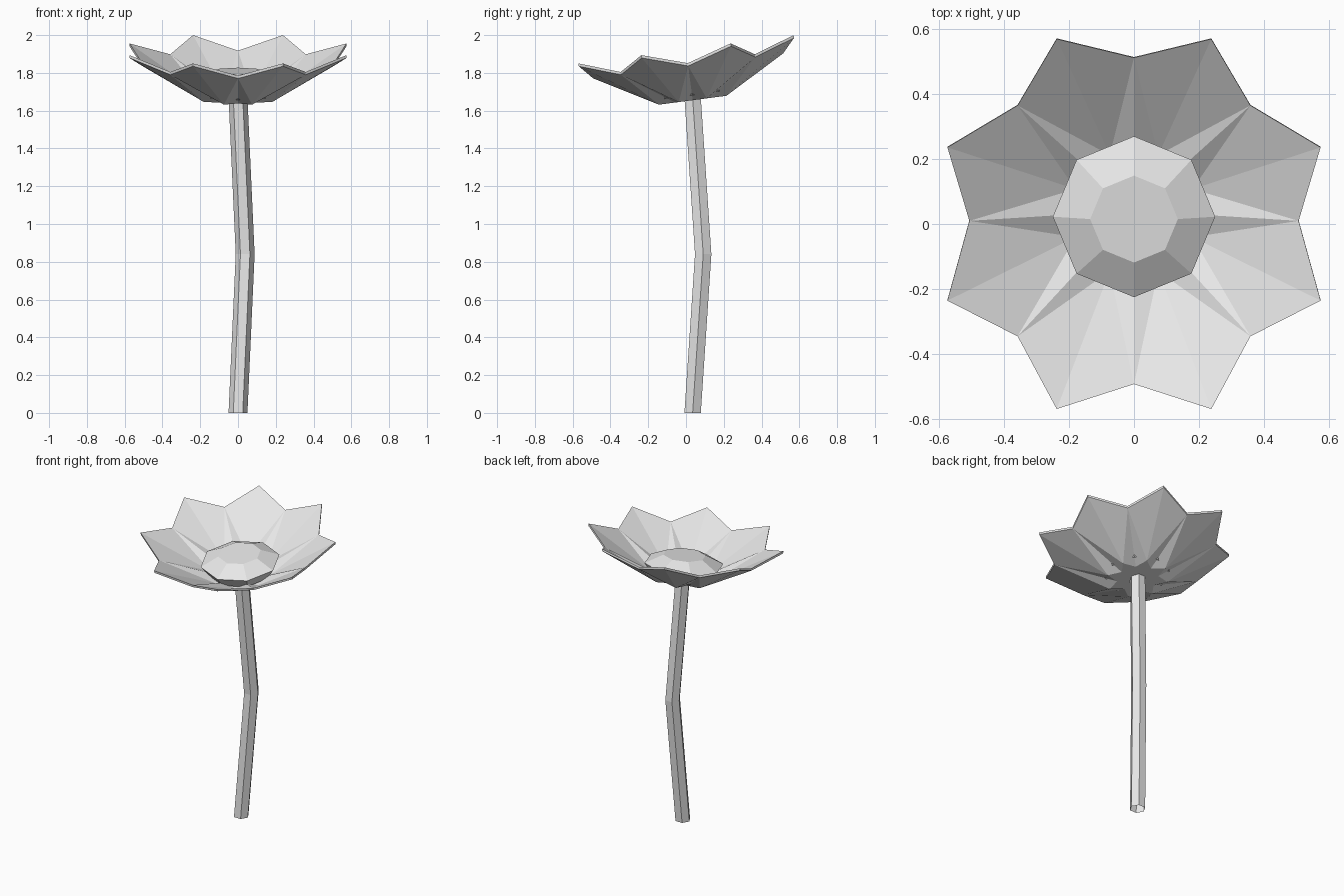
import bpy
import math
from mathutils import Matrix, Vector

if "Cube" in bpy.data.objects:
    bpy.data.objects.remove(bpy.data.objects["Cube"])

mat = bpy.data.materials.new("pale grey")
mat.diffuse_color = (0.8, 0.8, 0.8, 1)
mat.use_nodes = True
mat.node_tree.nodes["Principled BSDF"].inputs["Base Color"].default_value = mat.diffuse_color


def make(name, verts, faces):
    me = bpy.data.meshes.new(name)
    me.from_pydata(verts, [], faces)
    me.materials.append(mat)
    ob = bpy.data.objects.new(name, me)
    bpy.context.collection.objects.link(ob)
    return ob


def ring(n, r, z, cx=0, cy=0, start=0):
    return [Vector((cx + r * math.cos(start + 2 * math.pi * i / n),
                    cy + r * math.sin(start + 2 * math.pi * i / n), z)) for i in range(n)]


def bridge(a, b, n):
    return [(a + i, a + (i + 1) % n, b + (i + 1) % n, b + i) for i in range(n)]


# The flower head leans toward the front
TILT = Matrix.Translation((0, 0, 1.925)) @ Matrix.Rotation(math.radians(7.5), 4, 'X')

# Bent six-sided stem, open at the ends
stem = []
for x, y, z in ((0, 0.035, 0), (0.038, 0.091, 0.84), (0, 0.035, 1.67)):
    stem += ring(6, 0.05, z, x, y)
make("stem", stem, bridge(0, 6, 6) + bridge(6, 12, 6))

# Petal bowl: even points are valleys, odd points are petal tips
N = 16
T = 0.015


def star(r_valley, z_valley, r_tip, z_tip, drop):
    out = []
    for i in range(N):
        r, z = ((r_valley, z_valley), (r_tip, z_tip))[i % 2]
        a = i * 2 * math.pi / N
        out.append(Vector((r * math.cos(a), r * math.sin(a), z - drop)))
    return out


verts = []
for drop in (0, T):
    verts += star(0.507, -0.074, 0.622, 0, drop)
    verts += star(0.13, -0.257, 0.195, -0.257, drop)
faces = []
for i in range(N):
    j = (i + 1) % N
    v, t = (i, j) if i % 2 == 0 else (j, i)
    for base, flip in ((0, False), (2 * N, True)):
        tris = [(v, t, t + N), (v, t + N, v + N)]
        for f in tris:
            f = tuple(k + base for k in f)
            faces.append(f if (i % 2 == 0) != flip else f[::-1])
    faces.append((j, i, i + 2 * N, j + 2 * N))          # rim edge
faces.append(tuple(range(N, 2 * N)))                    # floor
faces.append(tuple(reversed(range(3 * N, 4 * N))))      # underside
make("petals", [TILT @ p for p in verts], faces)

# Eight-sided flower centre
centre = ring(8, 0.2, -0.245) + ring(8, 0.25, -0.172) + ring(8, 0.135, -0.116)
make("flower_centre", [TILT @ p for p in centre],
     bridge(0, 8, 8) + bridge(8, 16, 8) + [tuple(range(16, 24)), tuple(reversed(range(8)))])
